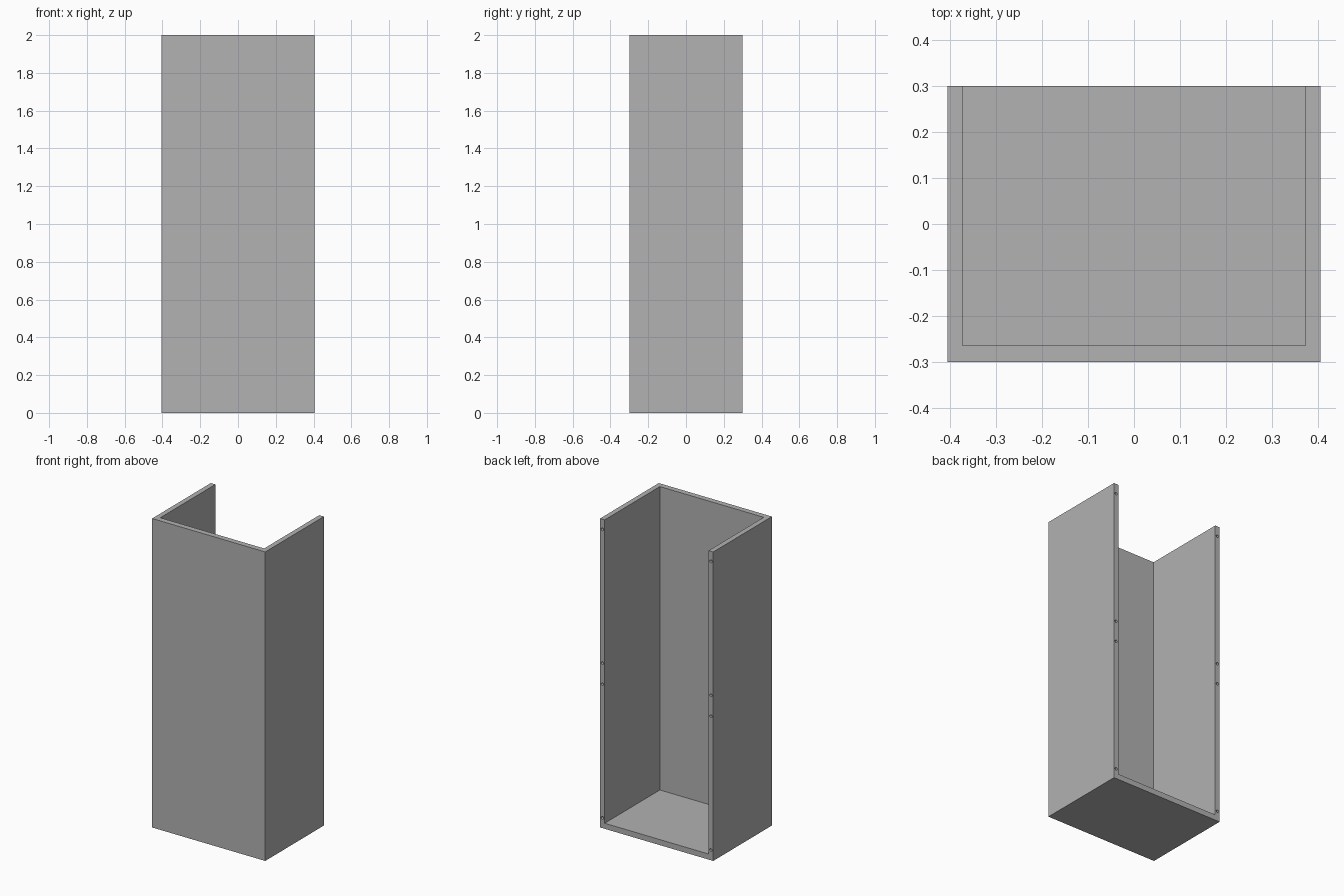
import bpy
import bmesh
from mathutils import Matrix, Vector

if "Cube" in bpy.data.objects:
    bpy.data.objects.remove(bpy.data.objects["Cube"], do_unlink=True)

# Overall size and panel thicknesses
HALF_W, HALF_D, HEIGHT = 0.405, 0.30, 2.0
SIDE, FRONT, BASE = 0.033, 0.036, 0.036
HOLE_RADIUS, HOLE_DEPTH = 0.009, 0.05

grey = bpy.data.materials.new("plain_grey")
grey.use_nodes = True
color = (0.445, 0.445, 0.445, 1)
grey.diffuse_color = color
grey.node_tree.nodes["Principled BSDF"].inputs["Base Color"].default_value = color


def add_box(bm, low, high):
    low, high = Vector(low), Vector(high)
    matrix = Matrix.Translation((low + high) / 2) @ Matrix.Diagonal((*(high - low), 1))
    bmesh.ops.create_cube(bm, size=1, matrix=matrix)


def add_hole(bm, x, z):
    # Cylinder along y, starting just outside the back edge
    matrix = Matrix.Translation((x, HALF_D, z)) @ Matrix.Rotation(1.570796, 4, "X")
    bmesh.ops.create_cone(bm, cap_ends=True, segments=16, radius1=HOLE_RADIUS,
                          radius2=HOLE_RADIUS, depth=2 * HOLE_DEPTH, matrix=matrix)


def make_object(name, bm):
    mesh = bpy.data.meshes.new(name)
    bm.to_mesh(mesh)
    bm.free()
    mesh.materials.append(grey)
    obj = bpy.data.objects.new(name, mesh)
    bpy.context.collection.objects.link(obj)
    return obj


# Outer block of the casing
bm = bmesh.new()
add_box(bm, (-HALF_W, -HALF_D, 0), (HALF_W, HALF_D, HEIGHT))
casing = make_object("open_casing", bm)

# Cavity open at the top and back, and screw holes in both back edges
bm = bmesh.new()
inner = HALF_W - SIDE
add_box(bm, (-inner, -HALF_D + FRONT, BASE), (inner, HALF_D + 0.2, HEIGHT + 0.2))
for side in (-1, 1):
    for z in (0.066, 0.932, 1.068, 1.934):
        add_hole(bm, side * (HALF_W - SIDE / 2), z)
cutter = make_object("casing_cutter", bm)
cutter.hide_render = True

# Cut, then remove the helper
cut = casing.modifiers.new("cut", "BOOLEAN")
cut.operation = "DIFFERENCE"
cut.solver = "EXACT"
cut.object = cutter
bpy.context.view_layer.objects.active = casing
casing.select_set(True)
bpy.ops.object.modifier_apply(modifier=cut.name)
bpy.data.objects.remove(cutter, do_unlink=True)
bpy.ops.object.shade_smooth_by_angle()
